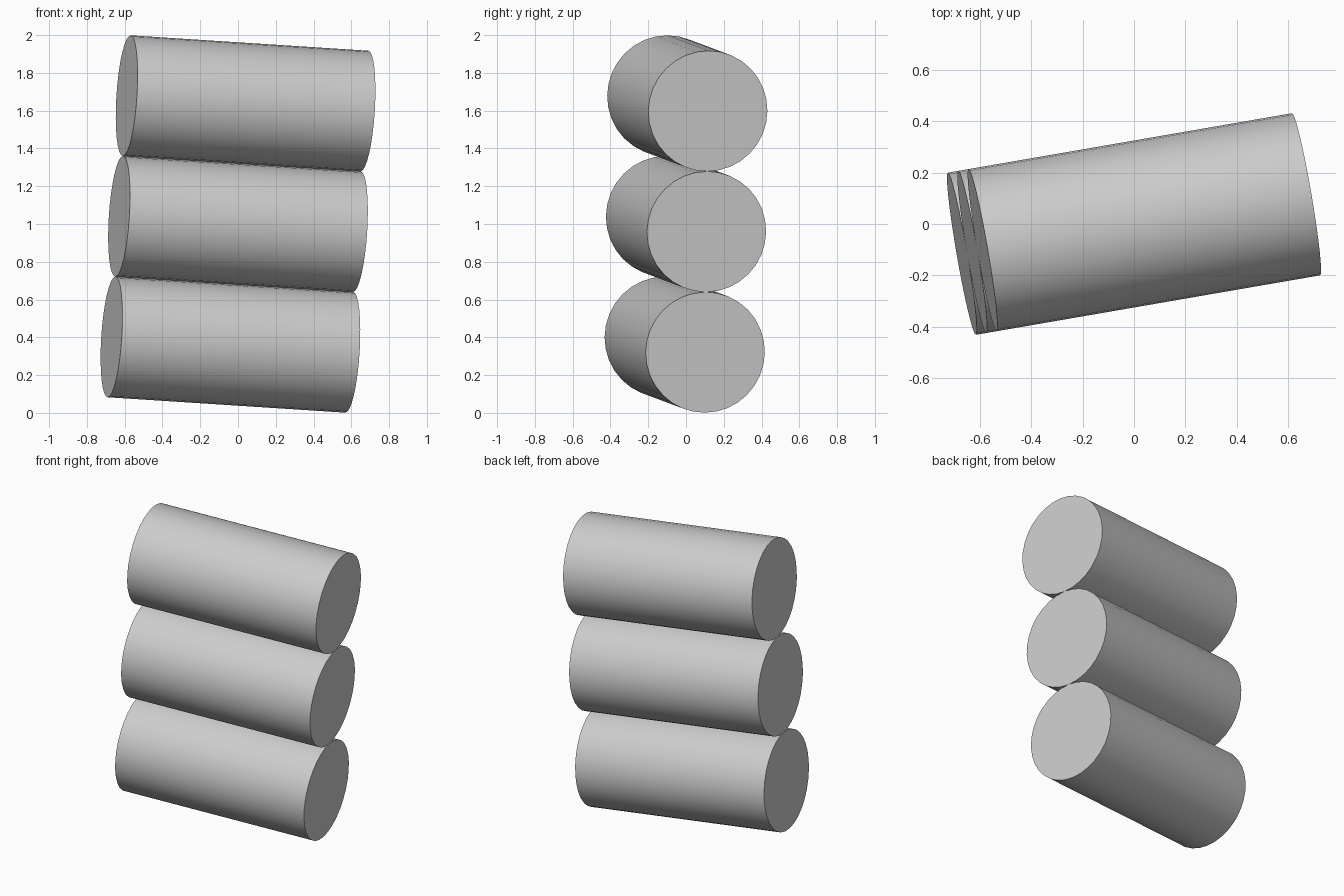
import bpy
from math import radians
from mathutils import Euler, Vector

cube = bpy.data.objects.get("Cube")
if cube:
    bpy.data.objects.remove(cube, do_unlink=True)

RADIUS, LENGTH = 0.32, 1.28

# Plain grey finish
grey = bpy.data.materials.new("plain_grey")
grey.use_nodes = True
colour = (0.6, 0.6, 0.6, 1)
grey.diffuse_color = colour
grey.node_tree.nodes["Principled BSDF"].inputs["Base Color"].default_value = colour

# Shared tilt of the stack: local x is the log axis, local z the stacking direction
tilt = Euler((0, radians(3.65), radians(9.8))).to_matrix()


def add_log(name, level):
    """One smooth-sided log, placed a whole diameter above or below the middle."""
    centre = Vector((0, 0, 1)) + tilt @ Vector((0, 0, 2 * RADIUS * level))
    bpy.ops.mesh.primitive_cylinder_add(vertices=32, radius=RADIUS, depth=LENGTH)
    log = bpy.context.object
    log.name = name
    turn = Euler((0, radians(90), 0)).to_matrix()
    log.matrix_world = (tilt @ turn).to_4x4()
    log.location = centre
    log.data.materials.append(grey)
    bpy.ops.object.shade_smooth_by_angle(angle=radians(30))


# Three logs stacked along the tilted direction
for name, level in (("bottom_log", -1), ("middle_log", 0), ("top_log", 1)):
    add_log(name, level)
